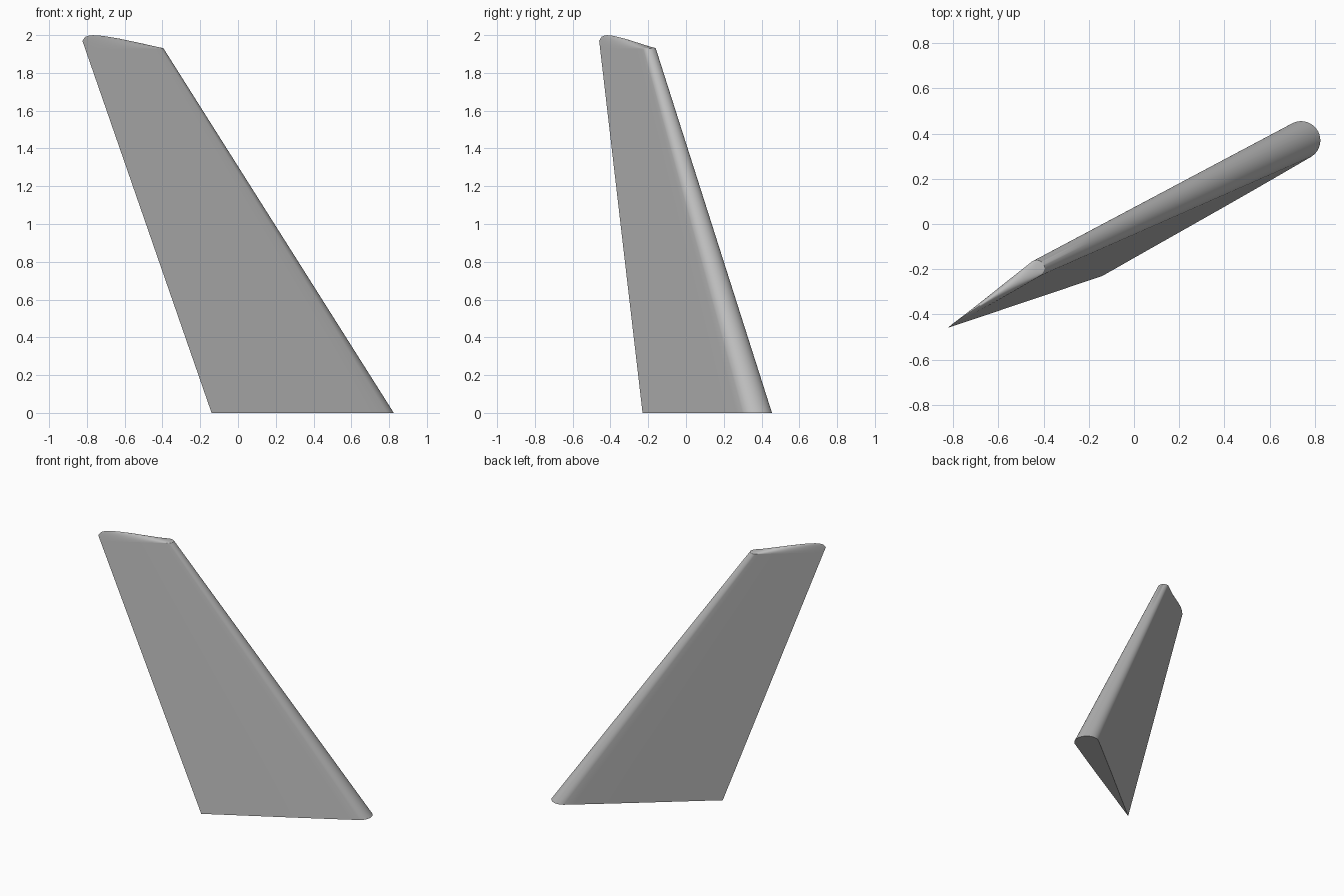
import bpy, bmesh, math
from mathutils import Vector

if "Cube" in bpy.data.objects:
    bpy.data.objects.remove(bpy.data.objects["Cube"])

grey = bpy.data.materials.new("fin grey")
grey.use_nodes = True
colour = (0.5, 0.5, 0.5, 1)
grey.diffuse_color = colour
grey.node_tree.nodes["Principled BSDF"].inputs["Base Color"].default_value = colour

# Chord frame, root and tip sections
HEADING = math.radians(34.3)
ALONG = Vector((math.cos(HEADING), math.sin(HEADING), 0))
ACROSS = Vector((-math.sin(HEADING), math.cos(HEADING), 0))
ROOT, ROOT_CHORD = Vector((-0.14, -0.23, 0)), 1.15
TIP, TIP_CHORD = Vector((-0.81, -0.455, 1.93)), 0.495
TIP_RISE = [(0, 0.04), (0.03, 0.055), (0.08, 0.066), (0.16, 0.07), (0.3, 0.066),
            (0.5, 0.052), (0.75, 0.028), (0.93, 0.008), (1, 0)]


def half_section():
    """Chord fraction and half thickness: wedge tail, round nose."""
    radius = 0.074
    pts = [(0.926 * i / 16, 0) for i in range(16)]
    pts = [(f, radius * min(1, f / 0.926 * (1 + 0.04 * math.sin(math.pi * f / 0.926))))
           for f, _ in pts]
    for i in range(13):
        a = math.pi / 2 * i / 12
        pts.append((0.926 + radius * math.sin(a), radius * math.cos(a)))
    return pts


def rise(f):
    for (a, ha), (b, hb) in zip(TIP_RISE, TIP_RISE[1:]):
        if f <= b:
            return ha + (hb - ha) * (f - a) / (b - a)
    return 0


HALF = half_section()
LOOP = HALF + [(f, -t) for f, t in reversed(HALF[1:-1])]


def point(f, t, level):
    """Point on the straight-ruled fin; level 0 is the root, 1 the tip seam."""
    chord = ROOT_CHORD + (TIP_CHORD - ROOT_CHORD) * level
    return ROOT.lerp(TIP, level) + (ALONG * f + ACROSS * t) * chord


bm = bmesh.new()


def add_ring(level, turn=0):
    ring = []
    for f, t in LOOP:
        lift = rise(f) * math.sin(turn) / TIP.z
        ring.append(bm.verts.new(point(f, t * math.cos(turn), level + lift)))
    return ring


# Body rings, then rings closing over the rounded tip
BODY = 6
rings = [add_ring(i / BODY) for i in range(BODY + 1)]
rings += [add_ring(1, math.pi / 2 * i / 8) for i in range(1, 9)]
for low, high in zip(rings, rings[1:]):
    for i in range(len(LOOP)):
        j = (i + 1) % len(LOOP)
        bm.faces.new((low[i], low[j], high[j], high[i]))
bm.faces.new(rings[0])

# Crisp seam below the tip
seam = set(rings[BODY])
for e in bm.edges:
    if e.verts[0] in seam and e.verts[1] in seam:
        e.smooth = False

bmesh.ops.remove_doubles(bm, verts=bm.verts, dist=0.0002)
bmesh.ops.recalc_face_normals(bm, faces=bm.faces)
mesh = bpy.data.meshes.new("tail_fin")
bm.to_mesh(mesh)
bm.free()
mesh.materials.append(grey)
fin = bpy.data.objects.new("tail_fin", mesh)
bpy.context.collection.objects.link(fin)

bpy.ops.object.select_all(action='DESELECT')
fin.select_set(True)
bpy.context.view_layer.objects.active = fin
bpy.ops.object.shade_smooth_by_angle(angle=math.radians(35))
